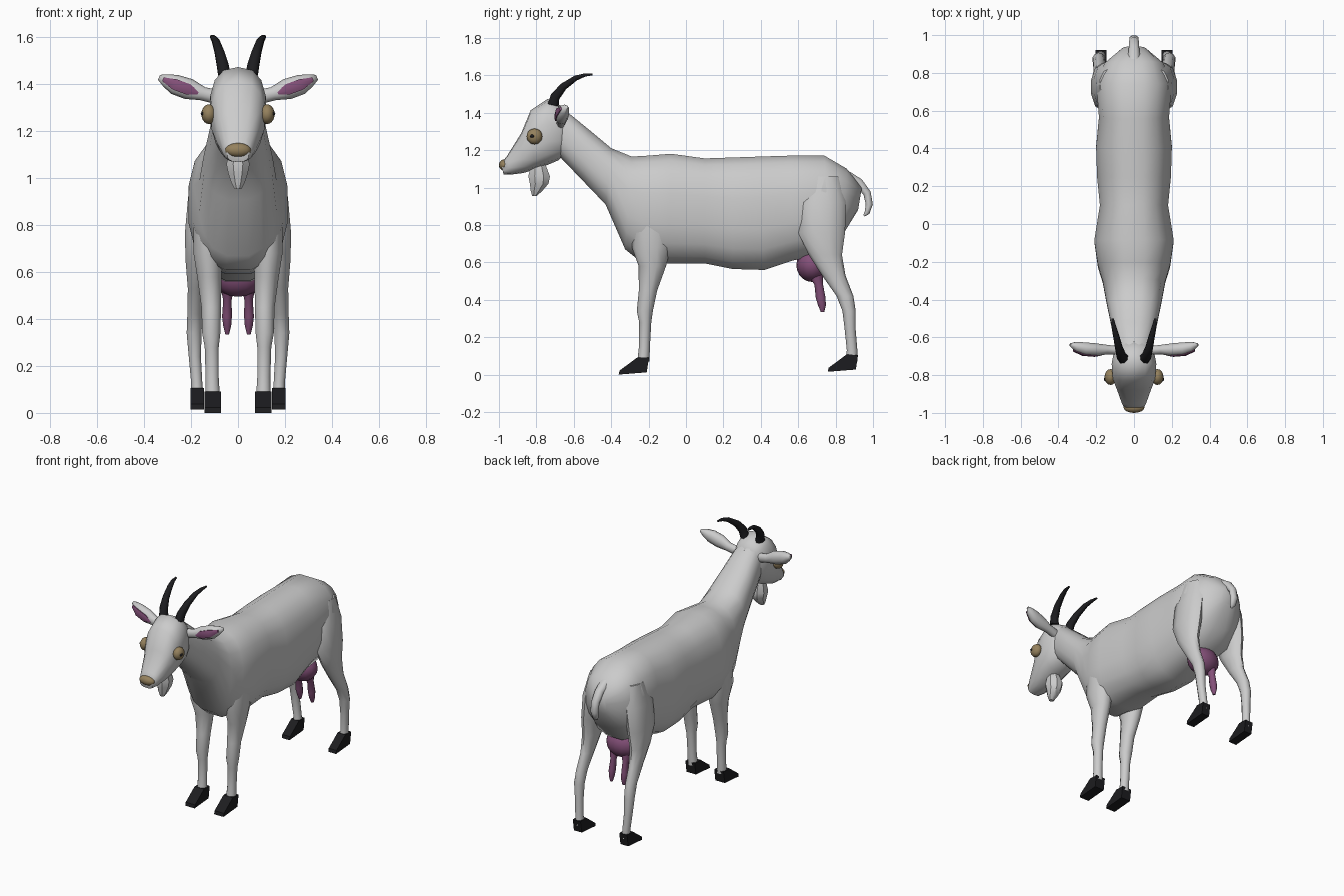
import bpy, bmesh, math
from mathutils import Vector


def material(name, rgb):
    m = bpy.data.materials.new(name)
    m.diffuse_color = (*rgb, 1)
    return m


BLACK = material("black", (0.012, 0.012, 0.014))
PINK = material("pink", (0.23, 0.08, 0.19))
TAN = material("tan", (0.30, 0.22, 0.11))


def finish(bm, name, mat=None, mirror=False, smooth=True, angle=60):
    bmesh.ops.recalc_face_normals(bm, faces=bm.faces)
    me = bpy.data.meshes.new(name)
    bm.to_mesh(me)
    bm.free()
    ob = bpy.data.objects.new(name, me)
    bpy.context.collection.objects.link(ob)
    if mat:
        me.materials.append(mat)
    bpy.ops.object.select_all(action='DESELECT')
    bpy.context.view_layer.objects.active = ob
    ob.select_set(True)
    if smooth:
        bpy.ops.object.shade_smooth_by_angle(angle=math.radians(angle))
    if mirror:
        mod = ob.modifiers.new("mirror", 'MIRROR')
        mod.use_mirror_merge = False
    return ob


def loft(name, rings, n=12, power=2.0, **kw):
    """Skin through rings given as (centre, half axis u, half axis v)."""
    bm = bmesh.new()
    loops = []
    for c, u, v in rings:
        loop = []
        for i in range(n):
            a = 2 * math.pi * (i + 0.5) / n
            s, t = math.cos(a), math.sin(a)
            s = math.copysign(abs(s) ** (2 / power), s)
            t = math.copysign(abs(t) ** (2 / power), t)
            k = 1 / math.cos(math.pi / n) ** 0.9
            loop.append(bm.verts.new(Vector(c) + (Vector(u) * s + Vector(v) * t) * k))
        loops.append(loop)
    for a, b in zip(loops, loops[1:]):
        for i in range(n):
            j = (i + 1) % n
            bm.faces.new((a[i], a[j], b[j], b[i]))
    bm.faces.new(loops[0])
    bm.faces.new(loops[-1])
    return finish(bm, name, **kw)


def column(name, rows, **kw):
    """Upright limb from rows of x, y, z, half width, half depth."""
    return loft(name, [((x, y, z), (a, 0, 0), (0, b, 0)) for x, y, z, a, b in rows], **kw)


def tube(name, rows, **kw):
    """Bent tube in the side plane from rows of x, y, z, half width, half thickness."""
    pts = [Vector(r[:3]) for r in rows]
    rings = []
    for i, r in enumerate(rows):
        t = pts[min(i + 1, len(pts) - 1)] - pts[max(i - 1, 0)]
        v = t.cross(Vector((1, 0, 0))).normalized()
        rings.append((r[:3], (r[3], 0, 0), v * r[4]))
    return loft(name, rings, **kw)


def ball(name, c, r, **kw):
    bm = bmesh.new()
    bmesh.ops.create_uvsphere(bm, u_segments=16, v_segments=10, radius=1)
    for v in bm.verts:
        v.co = Vector(c) + Vector((v.co.x * r[0], v.co.y * r[1], v.co.z * r[2]))
    return finish(bm, name, **kw)


def trunk(name, rows, **kw):
    """Body section from rows of top y, top z, bottom y, bottom z, half width."""
    rings = []
    for ty, tz, by, bz, w in rows:
        t, b = Vector((0, ty, tz)), Vector((0, by, bz))
        rings.append(((t + b) / 2, (w, 0, 0), (t - b) / 2))
    return loft(name, rings, **kw)


# Torso and neck
trunk("body", [
    (0.94, 1.00, 0.92, 0.88, 0.06), (0.86, 1.10, 0.84, 0.75, 0.155),
    (0.74, 1.17, 0.76, 0.65, 0.20), (0.56, 1.17, 0.57, 0.61, 0.185),
    (0.40, 1.165, 0.42, 0.56, 0.20), (0.25, 1.16, 0.25, 0.565, 0.195),
    (0.10, 1.155, 0.10, 0.595, 0.18), (-0.08, 1.18, -0.10, 0.595, 0.21),
    (-0.20, 1.17, -0.25, 0.61, 0.19), (-0.29, 1.165, -0.325, 0.67, 0.165),
    (-0.40, 1.21, -0.43, 0.91, 0.145), (-0.52, 1.31, -0.55, 1.035, 0.12),
    (-0.63, 1.40, -0.67, 1.16, 0.10), (-0.70, 1.43, -0.71, 1.18, 0.085)],
    n=16, power=2.5)

# Head
trunk("head", [
    (-0.62, 1.39, -0.64, 1.19, 0.08), (-0.67, 1.435, -0.68, 1.15, 0.105),
    (-0.74, 1.47, -0.74, 1.125, 0.118), (-0.83, 1.41, -0.81, 1.10, 0.112),
    (-0.88, 1.29, -0.87, 1.08, 0.09), (-0.955, 1.17, -0.94, 1.07, 0.064),
    (-0.99, 1.125, -0.975, 1.07, 0.045)], n=14, power=2.5)
ball("nose", (0, -0.972, 1.12), (0.055, 0.028, 0.03), mat=TAN)

# Eyes
ball("eye", (0.124, -0.81, 1.273), (0.032, 0.042, 0.042), mat=TAN, mirror=True)
ball("pupil", (0.15, -0.822, 1.275), (0.009, 0.012, 0.009), mat=BLACK, mirror=True)

# Ears with pink inner faces
loft("ear", [((x, y, z), (0, d, 0), (-0.4 * h, 0, h)) for x, y, z, d, h in [
    (0.08, -0.67, 1.345, 0.022, 0.028), (0.15, -0.665, 1.36, 0.026, 0.026),
    (0.21, -0.665, 1.38, 0.034, 0.04), (0.27, -0.66, 1.40, 0.034, 0.038),
    (0.31, -0.65, 1.418, 0.025, 0.024), (0.337, -0.64, 1.43, 0.008, 0.01)]],
    n=10, mirror=True)
loft("inner_ear", [((x, y, z), (0, 0.006, 0), (-0.4 * h, 0, h)) for x, y, z, h in [
    (0.17, -0.69, 1.362, 0.006), (0.21, -0.697, 1.378, 0.022),
    (0.27, -0.692, 1.40, 0.022), (0.32, -0.67, 1.422, 0.008)]],
    n=8, mat=PINK, mirror=True)

# Horns
tube("horn", [
    (0.058, -0.71, 1.44, 0.027, 0.03), (0.066, -0.70, 1.485, 0.025, 0.026),
    (0.08, -0.655, 1.54, 0.02, 0.02), (0.095, -0.59, 1.585, 0.016, 0.014),
    (0.107, -0.54, 1.602, 0.012, 0.009), (0.113, -0.50, 1.605, 0.006, 0.005)],
    n=8, mat=BLACK, mirror=True)

# Beard
column("beard", [
    (0, -0.79, 1.12, 0.035, 0.04), (0, -0.785, 1.06, 0.05, 0.058),
    (0, -0.785, 1.02, 0.042, 0.05), (0, -0.80, 0.98, 0.028, 0.03),
    (0, -0.81, 0.955, 0.015, 0.012)], n=8, angle=35)

# Legs
column("front_leg", [
    (0.125, -0.17, 0.84, 0.065, 0.11), (0.128, -0.185, 0.68, 0.062, 0.10),
    (0.122, -0.18, 0.58, 0.052, 0.07), (0.114, -0.203, 0.45, 0.042, 0.047),
    (0.114, -0.22, 0.34, 0.039, 0.041), (0.112, -0.218, 0.28, 0.03, 0.031),
    (0.11, -0.222, 0.15, 0.028, 0.028), (0.108, -0.228, 0.07, 0.031, 0.031)],
    n=10, mirror=True)
column("hind_leg", [
    (0.13, 0.74, 1.06, 0.05, 0.08), (0.155, 0.73, 0.92, 0.058, 0.12),
    (0.172, 0.725, 0.76, 0.055, 0.12), (0.178, 0.745, 0.64, 0.045, 0.085),
    (0.18, 0.79, 0.53, 0.034, 0.06), (0.184, 0.85, 0.42, 0.032, 0.043),
    (0.187, 0.872, 0.34, 0.032, 0.034), (0.184, 0.878, 0.24, 0.026, 0.028),
    (0.176, 0.888, 0.13, 0.024, 0.027), (0.173, 0.885, 0.07, 0.026, 0.03)],
    n=10, mirror=True)


# Hooves
def hoof(name, x0, x1, dy, dz):
    side = [(-0.36, 0), (-0.21, 0.012), (-0.198, 0.09), (-0.26, 0.092),
            (-0.30, 0.062), (-0.355, 0.022)]
    bm = bmesh.new()
    face = bm.faces.new([bm.verts.new((x0, y + dy, z + dz)) for y, z in side])
    new = bmesh.ops.extrude_face_region(bm, geom=[face])["geom"]
    bmesh.ops.translate(bm, vec=(x1 - x0, 0, 0),
                        verts=[g for g in new if isinstance(g, bmesh.types.BMVert)])
    finish(bm, name, mat=BLACK, mirror=True, smooth=False)


hoof("front_hoof", 0.073, 0.143, 0, 0)
hoof("hind_hoof", 0.145, 0.203, 1.118, 0.015)

# Udder and teats
ball("udder", (0, 0.675, 0.585), (0.11, 0.085, 0.09), mat=PINK)
column("teat", [
    (0.045, 0.69, 0.54, 0.03, 0.04), (0.045, 0.71, 0.48, 0.018, 0.022),
    (0.047, 0.72, 0.41, 0.021, 0.025), (0.046, 0.727, 0.37, 0.017, 0.02),
    (0.046, 0.73, 0.335, 0.008, 0.009)], n=10, mat=PINK, mirror=True)

# Tail
tube("tail", [
    (0, 0.86, 1.06, 0.035, 0.03), (0, 0.925, 1.025, 0.028, 0.024),
    (0, 0.968, 0.97, 0.025, 0.021), (0, 0.98, 0.91, 0.025, 0.019),
    (0, 0.968, 0.865, 0.018, 0.014), (0, 0.952, 0.85, 0.007, 0.006)], n=8)
